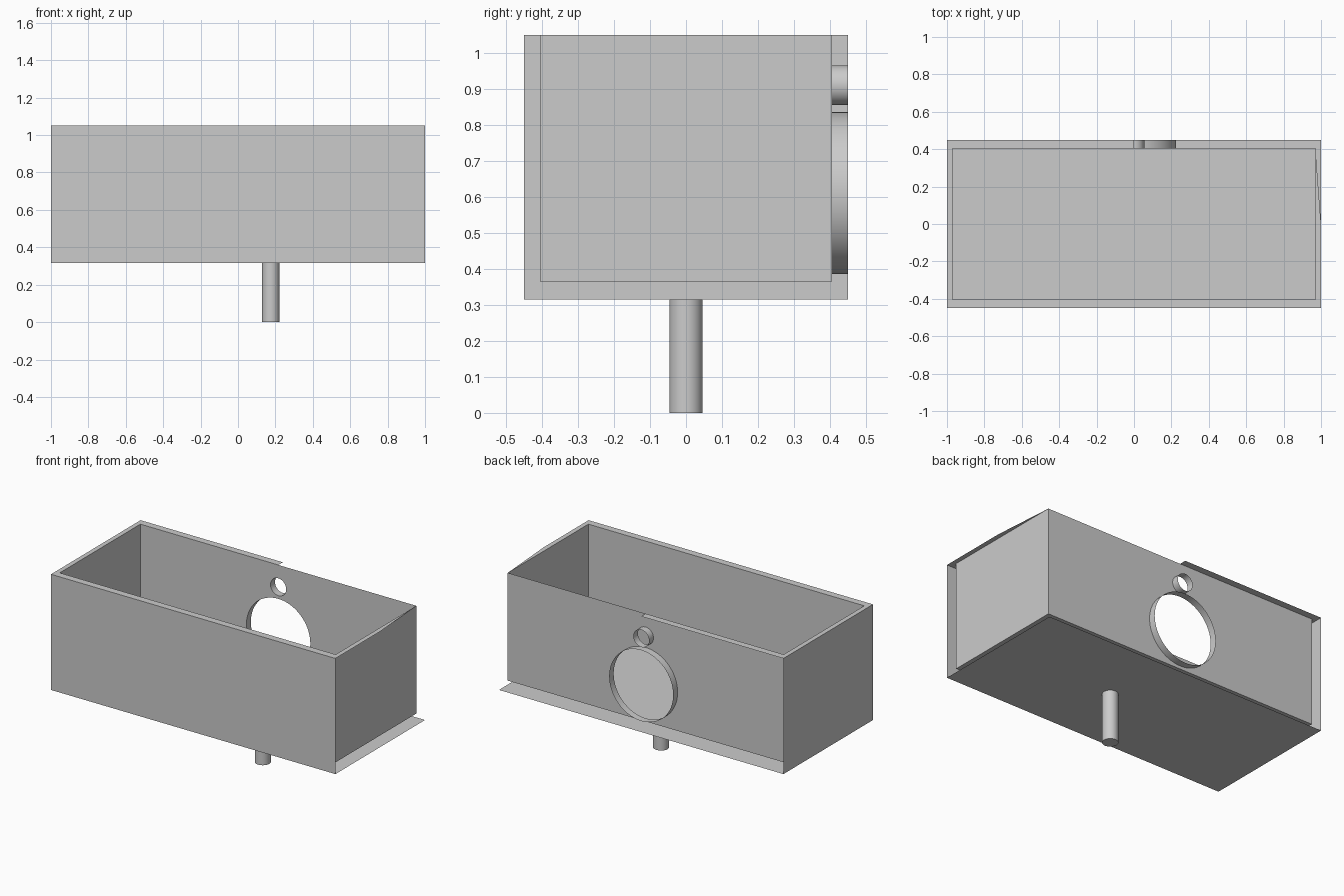
import bpy, bmesh, math

cube = bpy.data.objects.get("Cube")
if cube:
    bpy.data.objects.remove(cube, do_unlink=True)

grey = bpy.data.materials.new("plain grey")
grey.use_nodes = True
grey.diffuse_color = (0.6, 0.6, 0.6, 1)
grey.node_tree.nodes["Principled BSDF"].inputs["Base Color"].default_value = (0.6, 0.6, 0.6, 1)

# Outer and inner half sizes and heights of the box
OX, OY, IX, IY = 1.0, 0.45, 0.97, 0.405
BASE, FLOOR, TOP = 0.315, 0.365, 1.05
# Round openings in the back: centre height and radius
HOLES = {"large": (0.61, 0.225), "small": (0.91, 0.055)}
SIDES = 64


def finish(name, bm, smooth=False):
    mesh = bpy.data.meshes.new(name)
    bm.to_mesh(mesh)
    bm.free()
    obj = bpy.data.objects.new(name, mesh)
    bpy.context.collection.objects.link(obj)
    mesh.materials.append(grey)
    if smooth:
        bpy.ops.object.select_all(action='DESELECT')
        obj.select_set(True)
        bpy.context.view_layer.objects.active = obj
        bpy.ops.object.shade_smooth_by_angle(angle=math.radians(35))
    return obj


def open_box(name, hx, hy, z0, z1, missing):
    """Thin box without the sides whose outward direction is in missing."""
    bm = bmesh.new()
    bmesh.ops.create_cube(bm, size=2)
    bm.normal_update()
    gone = [f for f in bm.faces
            if tuple(round(c) for c in f.normal) in missing]
    bmesh.ops.delete(bm, geom=gone, context='FACES')
    for v in bm.verts:
        v.co = (v.co.x * hx, v.co.y * hy, z0 if v.co.z < 0 else z1)
    return finish(name, bm)


def sheet(name, outline, z):
    bm = bmesh.new()
    bm.faces.new([bm.verts.new((x, y, z)) for x, y in outline])
    return finish(name, bm)


def circle(height, radius):
    steps = [math.tau * i / SIDES for i in range(SIDES)]
    return [(radius * math.cos(a), height + radius * math.sin(a)) for a in steps]


UP, BACK, LEFT = (0, 0, 1), (0, 1, 0), (1, 0, 0)

# Outer shell keeps front, one end and base; inner tray keeps all but the back
open_box("outer_shell", OX, OY, BASE, TOP, {UP, BACK, LEFT})
open_box("inner_tray", IX, IY, FLOOR, TOP, {UP, BACK})

# Inner back wall with two round openings
bm = bmesh.new()
loops = [[(-IX, FLOOR), (IX, FLOOR), (IX, TOP), (-IX, TOP)]]
loops += [circle(*h) for h in HOLES.values()]
for loop in loops:
    verts = [bm.verts.new((x, IY, z)) for x, z in loop]
    for i, v in enumerate(verts):
        bm.edges.new((verts[i - 1], v))
bmesh.ops.triangle_fill(bm, edges=bm.edges[:], use_beauty=True, normal=BACK)
finish("back_wall", bm)

# Sleeves around the openings
for label, hole in HOLES.items():
    bm = bmesh.new()
    rings = [[bm.verts.new((x, y, z)) for x, z in circle(*hole)] for y in (IY, OY)]
    for i in range(SIDES):
        bm.faces.new((rings[0][i - 1], rings[0][i], rings[1][i], rings[1][i - 1]))
    finish(label + "_sleeve", bm, smooth=True)

# Rim strips, stopping short on the back and tapering on the open end
sheet("front_rim", [(-OX, -OY), (OX, -OY), (IX, -IY), (-IX, -IY)], TOP)
sheet("right_rim", [(-OX, OY), (-OX, -OY), (-IX, -IY), (-IX, IY)], TOP)
sheet("back_rim", [(0, OY), (-OX, OY), (-IX, IY), (0, IY)], TOP)
sheet("left_rim", [(OX, -OY), (OX, 0), (IX, IY), (IX, -IY)], TOP)

# Peg under the base
bm = bmesh.new()
bmesh.ops.create_cone(bm, cap_ends=True, segments=48, radius1=0.046, radius2=0.046, depth=BASE)
bmesh.ops.translate(bm, verts=bm.verts, vec=(0.175, 0, BASE / 2))
finish("peg", bm, smooth=True)
